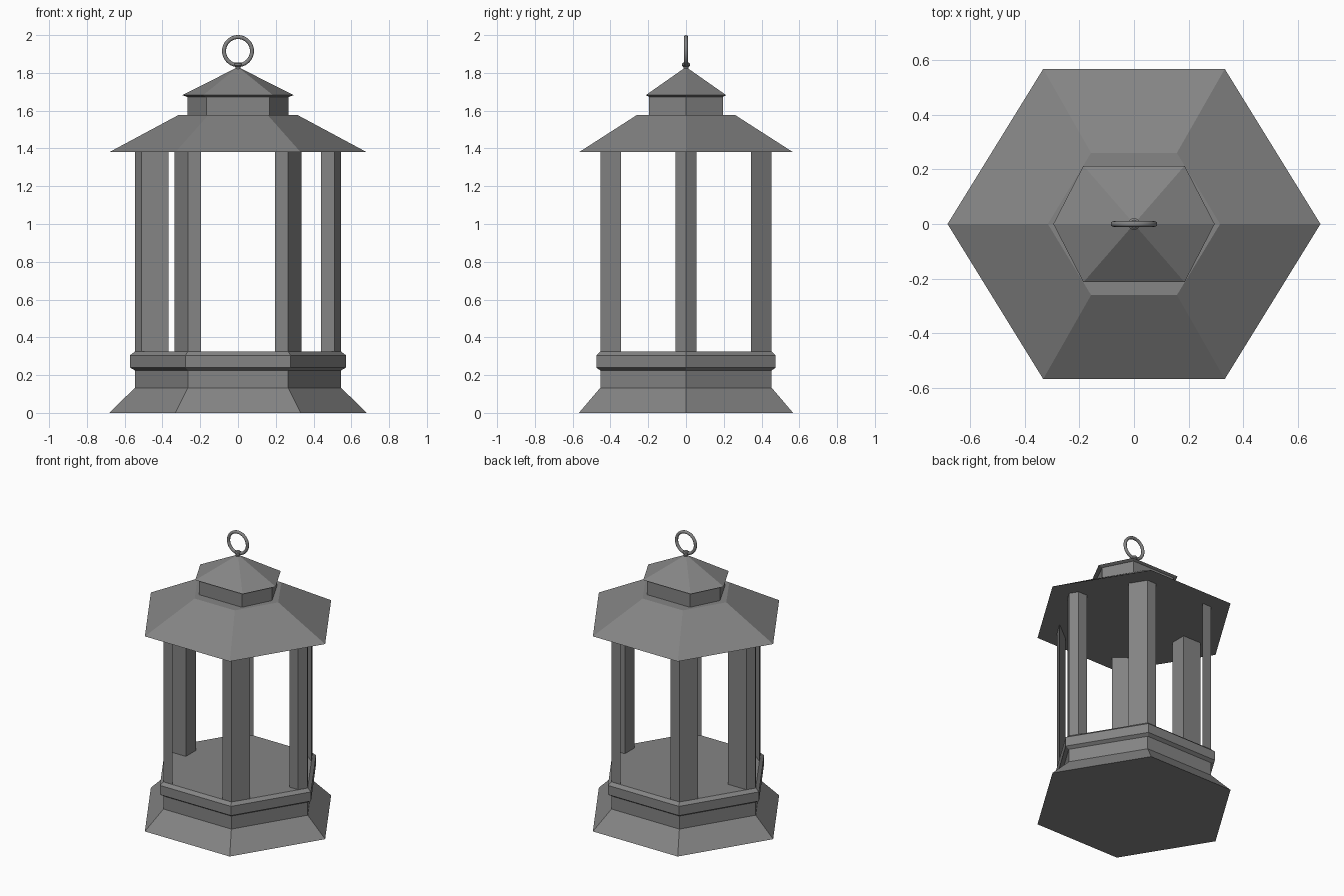
import bpy, bmesh, math

if "Cube" in bpy.data.objects:
    bpy.data.objects.remove(bpy.data.objects["Cube"])

# dark iron
iron = bpy.data.materials.new("dark_iron")
iron.diffuse_color = (0.232, 0.232, 0.232, 1)
iron.use_nodes = True
iron.node_tree.nodes["Principled BSDF"].inputs["Base Color"].default_value = iron.diffuse_color


def finish(name, bm):
    bmesh.ops.recalc_face_normals(bm, faces=bm.faces[:])
    me = bpy.data.meshes.new(name)
    bm.to_mesh(me)
    bm.free()
    me.materials.append(iron)
    ob = bpy.data.objects.new(name, me)
    bpy.context.collection.objects.link(ob)
    return ob


def loft(name, loops):
    """Join closed loops of points with quads and cap both ends."""
    bm = bmesh.new()
    rings = [[bm.verts.new(p) for p in loop] for loop in loops]
    for a, b in zip(rings, rings[1:]):
        n = len(a)
        for i in range(n):
            bm.faces.new((a[i], a[(i + 1) % n], b[(i + 1) % n], b[i]))
    bm.faces.new(rings[0])
    bm.faces.new(rings[-1])
    return finish(name, bm)


def hexagon(z, tip, cx, cy):
    return [(tip, 0, z), (cx, cy, z), (-cx, cy, z),
            (-tip, 0, z), (-cx, -cy, z), (cx, -cy, z)]


def circle(z, r, n=16):
    return [(r * math.cos(2 * math.pi * i / n), r * math.sin(2 * math.pi * i / n), z)
            for i in range(n)]


def scaled(z, s):
    return hexagon(z, 0.682 * s, 0.332 * s, 0.567 * s)


# flared foot, plinth and bevelled rim
loft("base", [scaled(z, s) for z, s in (
    (0, 1), (0.133, 0.8), (0.225, 0.8), (0.24, 0.838), (0.305, 0.838), (0.325, 0.8))])

# main roof, neck and pointed cap
loft("main_roof", [scaled(1.38, 1), hexagon(1.577, 0.315, 0.157, 0.26)])
loft("roof_neck", [hexagon(z, 0.267, 0.167, 0.195) for z in (1.57, 1.68)])
cap = loft("roof_cap", [hexagon(1.673, 0.27, 0.17, 0.195),
                        hexagon(1.682, 0.295, 0.185, 0.213),
                        hexagon(1.83, 0.002, 0.001, 0.0015)])

# posts: pointed blocks at the side tips, triangular posts at the other corners
right = [(0.44, -0.055), (0.51, -0.055), (0.544, 0), (0.51, 0.055), (0.44, 0.055)]
left = [(-0.369, -0.055), (-0.511, -0.055), (-0.545, 0), (-0.511, 0.055), (-0.369, 0.055)]
corner = [(0.195, 0.453), (0.335, 0.343), (0.266, 0.453)]
posts = {"right_post": right, "left_post": left}
for sx, nx in ((1, "right"), (-1, "left")):
    for sy, ny in ((1, "back"), (-1, "front")):
        posts[f"{ny}_{nx}_post"] = [(x * sx, y * sy) for x, y in corner]
for name, outline in posts.items():
    loft(name, [[(x, y, z) for x, y in outline] for z in (0.32, 1.385)])

# collar and hanging ring
collar = loft("ring_collar", [circle(z, r) for z, r in (
    (1.815, 0.014), (1.832, 0.014), (1.838, 0.021), (1.85, 0.021), (1.856, 0.014))])
bpy.ops.mesh.primitive_torus_add(major_radius=0.074, minor_radius=0.0105,
                                 major_segments=40, minor_segments=12,
                                 location=(0, 0, 1.9155),
                                 rotation=(math.pi / 2, 0, 0))
ring = bpy.context.object
ring.name = "hanging_ring"
ring.data.materials.append(iron)
for ob in (collar, ring):
    bpy.ops.object.select_all(action='DESELECT')
    ob.select_set(True)
    bpy.context.view_layer.objects.active = ob
    bpy.ops.object.shade_smooth_by_angle(angle=math.radians(35))
